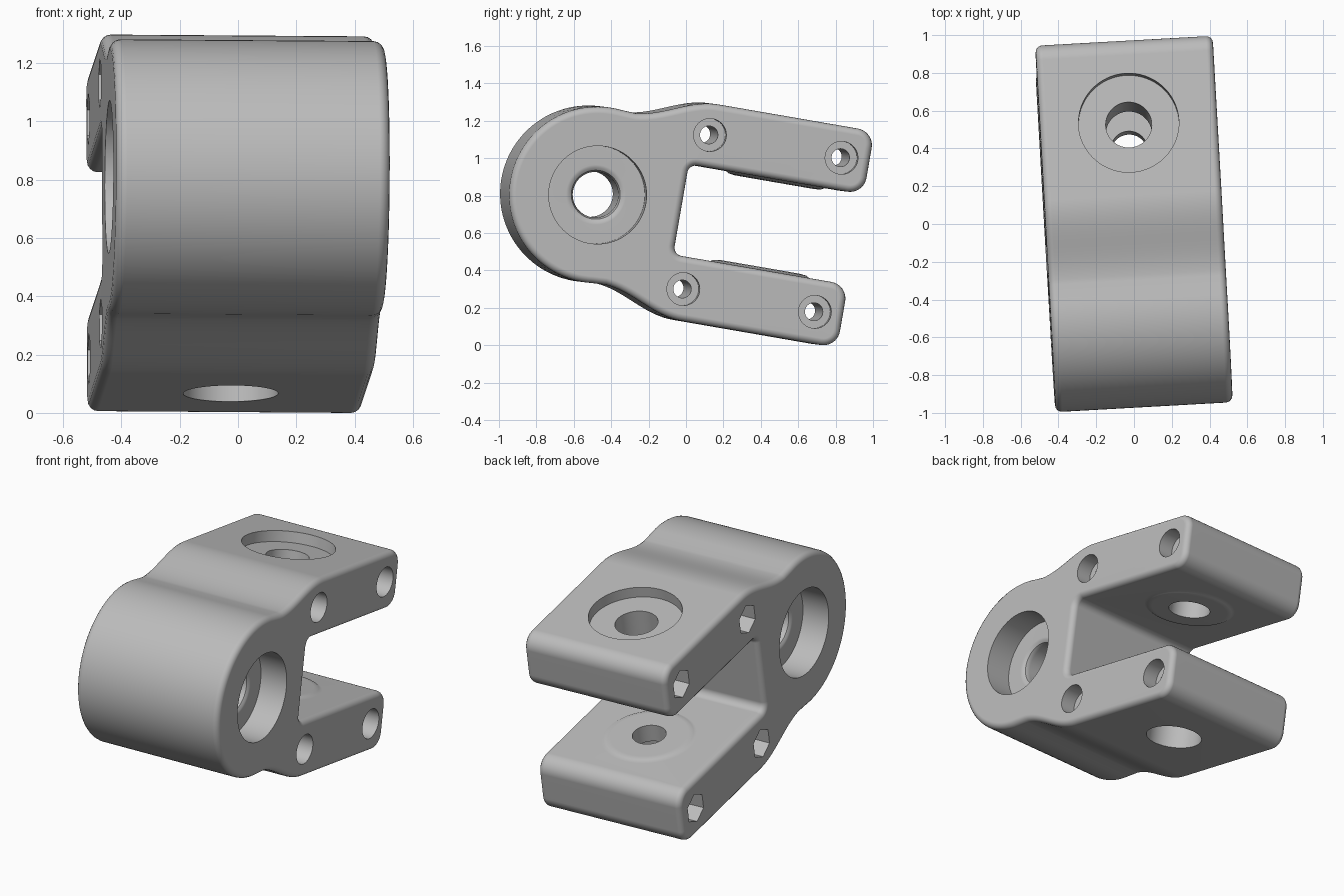
import bpy, bmesh
from math import pi, sin, cos, radians, sqrt
from mathutils import Matrix, Vector

cube = bpy.data.objects.get("Cube")
if cube:
    bpy.data.objects.remove(cube, do_unlink=True)

HALF = 0.47          # half width of the bracket
R = 0.472            # knuckle radius
OUT, INN = 0.587, 0.245   # outer and inner prong faces
END, WALL = 1.405, 0.455  # prong tips and slot floor
PIN = 0.95           # distance from knuckle bore to prong bores

gray = bpy.data.materials.new("light_gray")
gray.use_nodes = True
gray.diffuse_color = (0.5, 0.5, 0.5, 1)
gray.node_tree.nodes["Principled BSDF"].inputs["Base Color"].default_value = (0.5, 0.5, 0.5, 1)


def make_object(name, bm):
    bmesh.ops.recalc_face_normals(bm, faces=bm.faces)
    mesh = bpy.data.meshes.new(name)
    bm.to_mesh(mesh)
    bm.free()
    mesh.materials.append(gray)
    obj = bpy.data.objects.new(name, mesh)
    bpy.context.collection.objects.link(obj)
    return obj


def arc(cy, cz, r, start, end, n):
    angles = [radians(start + (end - start) * i / n) for i in range(n + 1)]
    return [(cy + r * cos(a), cz + r * sin(a)) for a in angles]


def lathe(name, stations, centre, axis, segments=64):
    """Solid of revolution from (position, radius) stations along X or Z."""
    bm = bmesh.new()
    rings = []
    for pos, r in stations:
        ring = []
        for i in range(segments):
            a = 2 * pi * i / segments
            p, q = r * sin(a), r * cos(a)
            co = Vector((pos, p, q)) if axis == "X" else Vector((p, q, pos))
            ring.append(bm.verts.new(co + Vector(centre)))
        rings.append(ring)
    for a, b in zip(rings, rings[1:]):
        for i in range(segments):
            j = (i + 1) % segments
            bm.faces.new((a[i], a[j], b[j], b[i]))
    bm.faces.new(rings[0])
    bm.faces.new(rings[-1])
    return make_object(name, bm)


def combine(target, tool, operation):
    mod = target.modifiers.new(operation, "BOOLEAN")
    mod.operation, mod.solver, mod.object = operation, "EXACT", tool
    bpy.context.view_layer.objects.active = target
    bpy.ops.object.modifier_apply(modifier=mod.name)
    bpy.data.objects.remove(tool, do_unlink=True)


# Upper half of the side profile: knuckle, S-shaped shoulder, prong, slot
start_y = 0.1
start_z = sqrt(R * R - start_y * start_y) + 0.003
upper = arc(0, 0, R, 180, 84, 32)
for i in range(1, 19):
    t = i / 18
    upper.append((start_y + 0.46 * t, start_z + (OUT - start_z) * (1 - cos(pi * t)) / 2))
upper += arc(END - 0.09, OUT - 0.09, 0.09, 90, 0, 10)
upper += arc(END - 0.09, INN + 0.09, 0.09, 0, -90, 10)
upper += arc(WALL + 0.045, INN - 0.045, 0.045, 90, 180, 8)
lower = [(y, -z) for y, z in reversed(upper[1:])]

# Extruded body with rounded side edges
bm = bmesh.new()
base = bm.faces.new([bm.verts.new((-HALF, y, z)) for y, z in upper + lower])
moved = bmesh.ops.extrude_face_region(bm, geom=[base], use_keep_orig=True)
verts = [g for g in moved["geom"] if isinstance(g, bmesh.types.BMVert)]
bmesh.ops.translate(bm, verts=verts, vec=(2 * HALF, 0, 0))
rims = [e for e in bm.edges if abs(e.verts[0].co.x - e.verts[1].co.x) < 1e-5]
bmesh.ops.bevel(bm, geom=rims, offset=0.036, segments=4, profile=0.5, affect="EDGES")
body = make_object("clevis_bracket", bm)

# Low bosses on the inner prong faces
for side in (1, -1):
    boss = lathe("prong_boss", [(side * (INN + 0.05), 0.27), (side * INN, 0.27),
                                (side * (INN - 0.011), 0.25), (side * (INN - 0.015), 0.22)],
                 (0, PIN, 0), "Z")
    combine(body, boss, "UNION")

# Knuckle bore, counterbored from both sides with a rounded mouth
half_bore = [(0.6, 0.262), (0.3, 0.262), (0.3, 0.16), (0.297, 0.145), (0.287, 0.131), (0.262, 0.122)]
bore = half_bore + [(-x, r) for x, r in reversed(half_bore)]
combine(body, lathe("knuckle_bore", bore, (0, 0, 0), "X", 96), "DIFFERENCE")

# Upper prong bore with shallow recess, lower prong bore stepped from below
upper_bore = [(0.8, 0.266), (OUT - 0.065, 0.266), (OUT - 0.065, 0.122), (0.1, 0.122)]
lower_bore = [(-0.8, 0.163), (-OUT + 0.25, 0.163), (-OUT + 0.25, 0.096), (-0.1, 0.096)]
combine(body, lathe("upper_prong_bore", upper_bore, (0, PIN, 0), "Z"), "DIFFERENCE")
combine(body, lathe("lower_prong_bore", lower_bore, (0, PIN, 0), "Z"), "DIFFERENCE")

# Cross screws: round head seat on one side, hexagonal nut pocket on the other
screw = [(0.6, 0.088), (HALF - 0.1, 0.088), (HALF - 0.1, 0.048), (-0.6, 0.048)]
nut = [(-0.6, 0.09), (-HALF + 0.1, 0.09)]
for y in (0.538, 1.253):
    for z in (0.418, -0.418):
        combine(body, lathe("screw_hole", screw, (0, y, z), "X", 32), "DIFFERENCE")
        combine(body, lathe("nut_pocket", nut, (0, y, z), "X", 6), "DIFFERENCE")

# Pose the bracket and rest it on the ground
pose = (Matrix.Rotation(radians(3.2), 4, "Z") @ Matrix.Rotation(radians(0.4), 4, "Y")
        @ Matrix.Translation((0, -0.506, 0.812)) @ Matrix.Rotation(radians(-9.8), 4, "X"))
body.data.transform(pose)
low = [min(v.co[i] for v in body.data.vertices) for i in range(3)]
high = [max(v.co[i] for v in body.data.vertices) for i in range(3)]
body.data.transform(Matrix.Translation((-(low[0] + high[0]) / 2, -(low[1] + high[1]) / 2, -low[2])))

# Smooth shading with crisp bore edges
bpy.ops.object.select_all(action="DESELECT")
body.select_set(True)
bpy.context.view_layer.objects.active = body
bpy.ops.object.shade_smooth_by_angle(angle=radians(32))
weighted = body.modifiers.new("even_normals", "WEIGHTED_NORMAL")
weighted.keep_sharp = True
